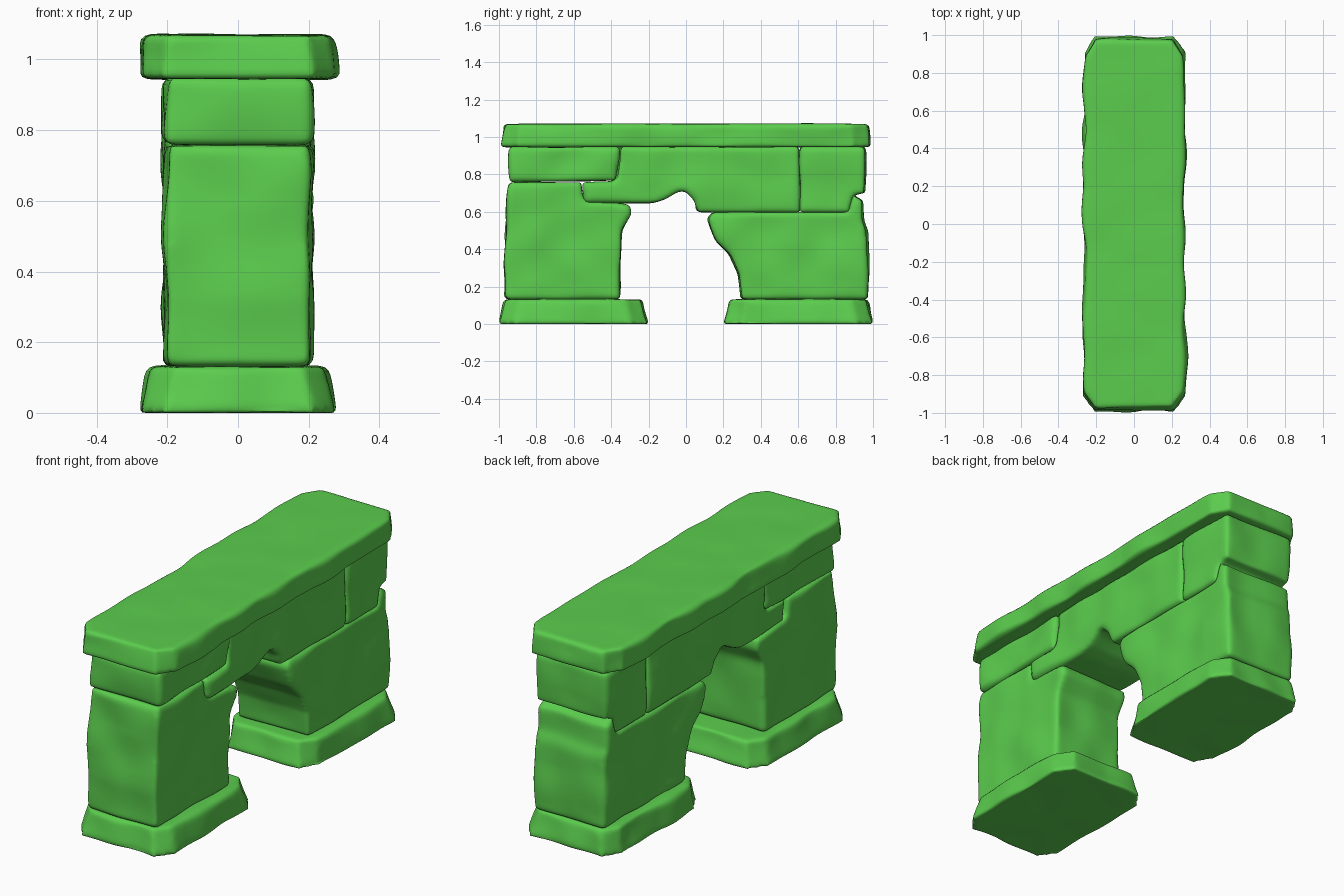
import bpy, bmesh
from mathutils import Vector, noise

cube = bpy.data.objects.get("Cube")
if cube:
    bpy.data.objects.remove(cube)

green = bpy.data.materials.new("green stone")
green.use_nodes = True
GREEN = (0.105, 0.61, 0.075, 1)
green.diffuse_color = GREEN
bsdf = green.node_tree.nodes["Principled BSDF"]
bsdf.inputs["Base Color"].default_value = GREEN
bsdf.inputs["Roughness"].default_value = 0.8


def stone(name, lower, upper, round_off, rough):
    """Loft two matching outlines, round the edges and weather the faces."""
    bm = bmesh.new()
    a = [bm.verts.new(p) for p in lower]
    b = [bm.verts.new(p) for p in upper]
    bm.faces.new(a)
    bm.faces.new(b)
    for i in range(len(a)):
        j = (i + 1) % len(a)
        bm.faces.new((a[i], a[j], b[j], b[i]))
    bmesh.ops.recalc_face_normals(bm, faces=bm.faces)
    mesh = bpy.data.meshes.new(name)
    bm.to_mesh(mesh)
    bm.free()
    ob = bpy.data.objects.new(name, mesh)
    bpy.context.collection.objects.link(ob)

    # Even mesh with worn edges
    remesh = ob.modifiers.new("Remesh", 'REMESH')
    remesh.mode = 'VOXEL'
    remesh.voxel_size = 0.014
    smooth = ob.modifiers.new("Worn edges", 'SMOOTH')
    smooth.factor = 0.5
    smooth.iterations = round_off
    graph = bpy.context.evaluated_depsgraph_get()
    baked = bpy.data.meshes.new_from_object(ob.evaluated_get(graph))
    ob.modifiers.clear()
    ob.data = baked
    baked.name = name

    # Gentle hewn unevenness, strongest on the vertical faces
    moves = []
    for v in baked.vertices:
        n = v.normal
        wave = noise.noise(v.co * 5 + Vector((len(name), 0, 0)))
        moves.append(Vector((n.x, n.y, n.z * 0.2)) * wave * rough)
    for v, move in zip(baked.vertices, moves):
        v.co += move
        v.co.z = max(v.co.z, 0)
    baked.materials.clear()
    baked.materials.append(green)
    for p in baked.polygons:
        p.use_smooth = True
    return ob


def block(name, profile, half=0.207):
    """Side profile (y, z) carried across the width."""
    return stone(name, [(-half, y, z) for y, z in profile],
                 [(half, y, z) for y, z in profile], 8, 0.016)


def slab(name, y0, y1, z0, z1, half, cut, taper):
    """Flat stone with clipped corners and a slightly smaller top."""
    mid, reach = (y0 + y1) / 2, (y1 - y0) / 2
    plan = []
    for sx, sy in ((1, 1), (-1, 1), (-1, -1), (1, -1)):
        corner = [(sx * half, sy * (reach - cut * 1.5)),
                  (sx * (half - cut), sy * reach)]
        plan += corner if sx * sy > 0 else corner[::-1]
    lower = [(x, mid + y, z0) for x, y in plan]
    upper = [(x - (taper if x > 0 else -taper),
              mid + y - (taper if y > 0 else -taper), z1) for x, y in plan]
    return stone(name, lower, upper, 7, 0.022)


# Footing stones
slab("front_footing", -1.0, -0.205, 0, 0.132, 0.27, 0.06, 0.025)
slab("back_footing", 0.205, 1.0, 0, 0.132, 0.27, 0.06, 0.025)

# Piers
block("front_pier", [(-0.965, 0.13), (-0.975, 0.32), (-0.95, 0.757), (-0.56, 0.757),
                     (-0.545, 0.66), (-0.31, 0.64), (-0.295, 0.59), (-0.345, 0.5),
                     (-0.355, 0.13)])
block("back_pier", [(0.295, 0.13), (0.28, 0.27), (0.235, 0.37), (0.165, 0.44),
                    (0.115, 0.56), (0.14, 0.598), (0.87, 0.598), (0.89, 0.69),
                    (0.945, 0.66), (0.945, 0.55), (0.965, 0.5), (0.975, 0.13)])

# Upper course
block("front_upper_block", [(-0.94, 0.757), (-0.37, 0.767), (-0.357, 0.95), (-0.948, 0.95)])
block("arch_lintel", [(-0.358, 0.95), (0.605, 0.95), (0.608, 0.595), (0.06, 0.598),
                      (0.05, 0.66), (0.0, 0.71), (-0.04, 0.71), (-0.11, 0.665),
                      (-0.18, 0.645), (-0.54, 0.645), (-0.55, 0.757), (-0.37, 0.764)])
block("back_upper_block", [(0.608, 0.595), (0.872, 0.595), (0.892, 0.69), (0.955, 0.70),
                           (0.958, 0.95), (0.608, 0.95)])

# Capstone
slab("capstone", -0.985, 0.985, 0.945, 1.07, 0.27, 0.06, 0.006)
